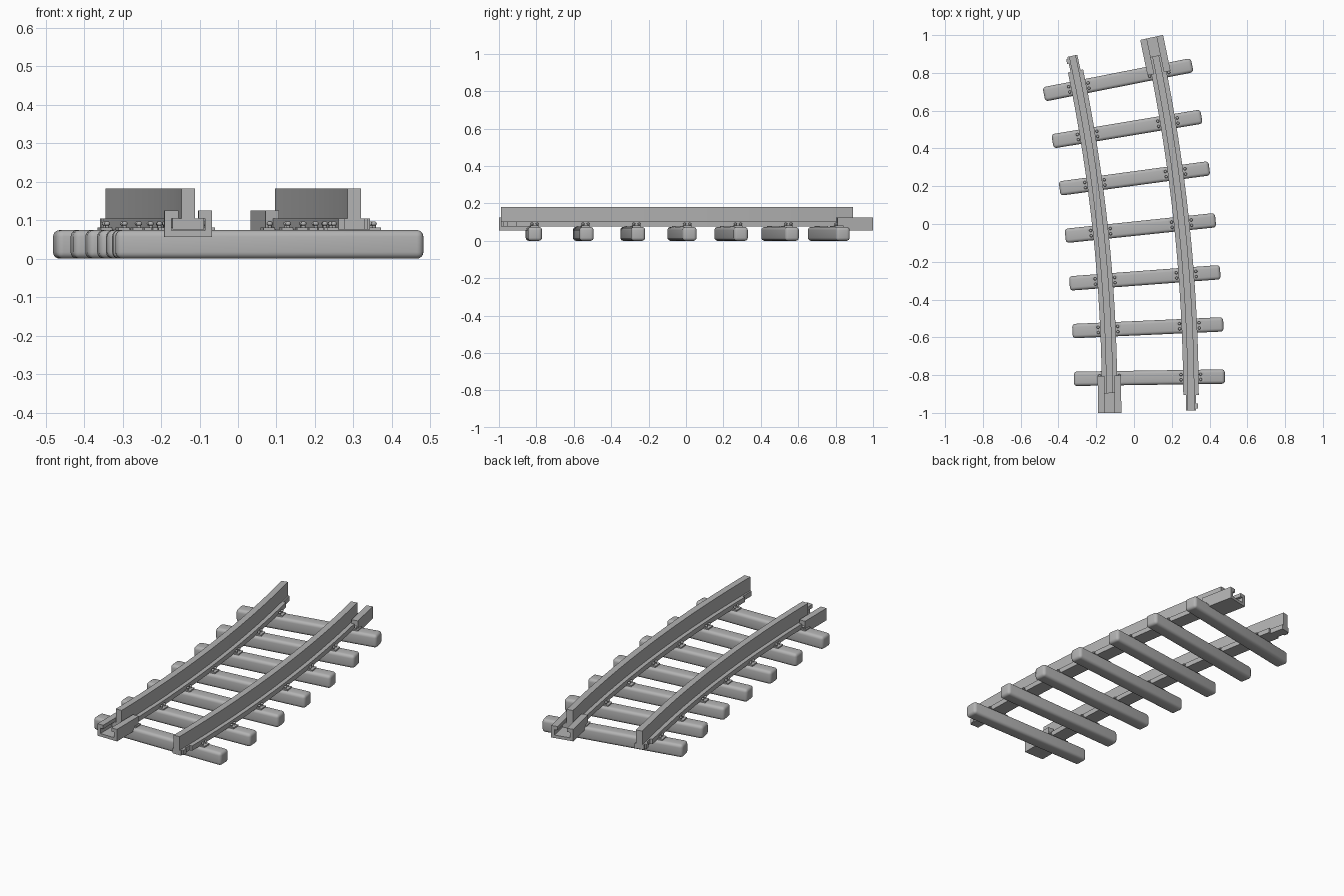
import bpy, bmesh, math
from mathutils import Matrix, Vector

if "Cube" in bpy.data.objects:
    bpy.data.objects.remove(bpy.data.objects["Cube"], do_unlink=True)

grey = bpy.data.materials.new("light_grey")
grey.use_nodes = True
color = (0.45, 0.45, 0.45, 1)
grey.diffuse_color = color
grey.node_tree.nodes["Principled BSDF"].inputs["Base Color"].default_value = color

# Curve layout: the track bends left around a distant centre
RADIUS, GAUGE = 8.85, 0.2155
CX, CY = 0.0865 - RADIUS, -0.946
SWEEP = math.radians(12)
TIES = 7


def on_track(angle, offset, z=0):
    r = RADIUS + offset
    return Vector((CX + r * math.cos(angle), CY + r * math.sin(angle), z))


def finish(name, bm, smooth=False):
    bmesh.ops.recalc_face_normals(bm, faces=bm.faces)
    mesh = bpy.data.meshes.new(name)
    bm.to_mesh(mesh)
    bm.free()
    mesh.materials.append(grey)
    ob = bpy.data.objects.new(name, mesh)
    bpy.context.collection.objects.link(ob)
    if smooth:
        bpy.ops.object.select_all(action='DESELECT')
        ob.select_set(True)
        bpy.context.view_layer.objects.active = ob
        bpy.ops.object.shade_smooth_by_angle(angle=math.radians(40))
    return ob


def sweep(name, profile, offset, start, end, steps=1):
    """Carry a closed profile along the arc; start and end are distances along it."""
    bm = bmesh.new()
    r = RADIUS + offset
    rings = []
    for i in range(steps + 1):
        a = (start + (end - start) * i / steps) / r
        rings.append([bm.verts.new(on_track(a, offset + u, z)) for u, z in profile])
    n = len(profile)
    for a, b in zip(rings, rings[1:]):
        for j in range(n):
            k = (j + 1) % n
            bm.faces.new((a[j], a[k], b[k], b[j]))
    bm.faces.new(rings[0])
    bm.faces.new(rings[-1])
    return finish(name, bm)


def mirrored(half):
    return half + [(-u, z) for u, z in reversed(half)]


def box(bm, frame, size, center):
    m = frame @ Matrix.Translation(center) @ Matrix.Diagonal((*size, 1))
    return bmesh.ops.create_cube(bm, size=1, matrix=m)["verts"]


# Cross-sections: flanged rail, narrow joint tongue, open joint socket
BASE, FOOT, TOP, WEB = 0.076, 0.104, 0.182, 0.018
rail = mirrored([(0.041, BASE), (0.041, FOOT), (WEB, FOOT), (WEB, TOP)])
tongue = mirrored([(0.027, BASE), (0.027, FOOT), (WEB, FOOT), (WEB, TOP)])
socket = mirrored([(0.062, 0.056), (0.062, 0.125), (0.026, 0.125),
                   (0.026, FOOT), (0.043, FOOT), (0.043, 0.073)])
hook = [(0.02, BASE), (0.036, BASE), (0.036, FOOT), (0.02, FOOT)]

# Each rail has a socket at one end and a tongue at the other
inner, outer = -GAUGE, GAUGE
inner_len = (RADIUS + inner) * SWEEP
outer_len = (RADIUS + outer) * SWEEP
sweep("right_rail", rail, inner, 0.05, inner_len - 0.04, 16)
sweep("right_rail_tongue", tongue, inner, inner_len - 0.04, inner_len + 0.042)
sweep("right_rail_hook", [(-u, z) for u, z in hook], inner,
      inner_len + 0.005, inner_len + 0.03)
sweep("right_rail_socket", socket, inner, -0.054, 0.143)
sweep("left_rail", rail, outer, 0.04, outer_len - 0.05, 16)
sweep("left_rail_tongue", tongue, outer, -0.042, 0.04)
sweep("left_rail_hook", hook, outer, -0.03, -0.005)
sweep("left_rail_socket", socket, outer, outer_len - 0.143, outer_len + 0.05)

for i in range(TIES):
    angle = SWEEP * (i + 0.5) / TIES
    turn = Matrix.Rotation(angle, 4, 'Z')

    # Rounded cross tie
    bm = bmesh.new()
    frame = Matrix.Translation(on_track(angle, -0.004)) @ turn
    box(bm, frame, (0.8, 0.076, 0.074), (0, 0, 0.037))
    bmesh.ops.bevel(bm, geom=bm.edges[:], offset=0.017, segments=4,
                    profile=0.5, affect='EDGES')
    finish(f"tie_{i + 1}", bm, True)

    # Tie plates with two bolts on each side of each rail
    for side, offset in (("right", inner), ("left", outer)):
        frame = Matrix.Translation(on_track(angle, offset)) @ turn
        bm = bmesh.new()
        box(bm, frame, (0.14, 0.046, 0.008), (0, 0, 0.077))
        finish(f"{side}_tie_plate_{i + 1}", bm)
        bm = bmesh.new()
        for u in (-0.052, 0.052):
            for v in (-0.014, 0.014):
                bmesh.ops.create_cone(
                    bm, cap_ends=True, segments=10, radius1=0.005, radius2=0.005, depth=0.012,
                    matrix=frame @ Matrix.Translation((u, v, 0.084)))
                bmesh.ops.create_uvsphere(
                    bm, u_segments=10, v_segments=6, radius=0.008,
                    matrix=frame @ Matrix.Translation((u, v, 0.091)) @ Matrix.Diagonal((1, 1, 0.75, 1)))
        finish(f"{side}_bolts_{i + 1}", bm, True)
